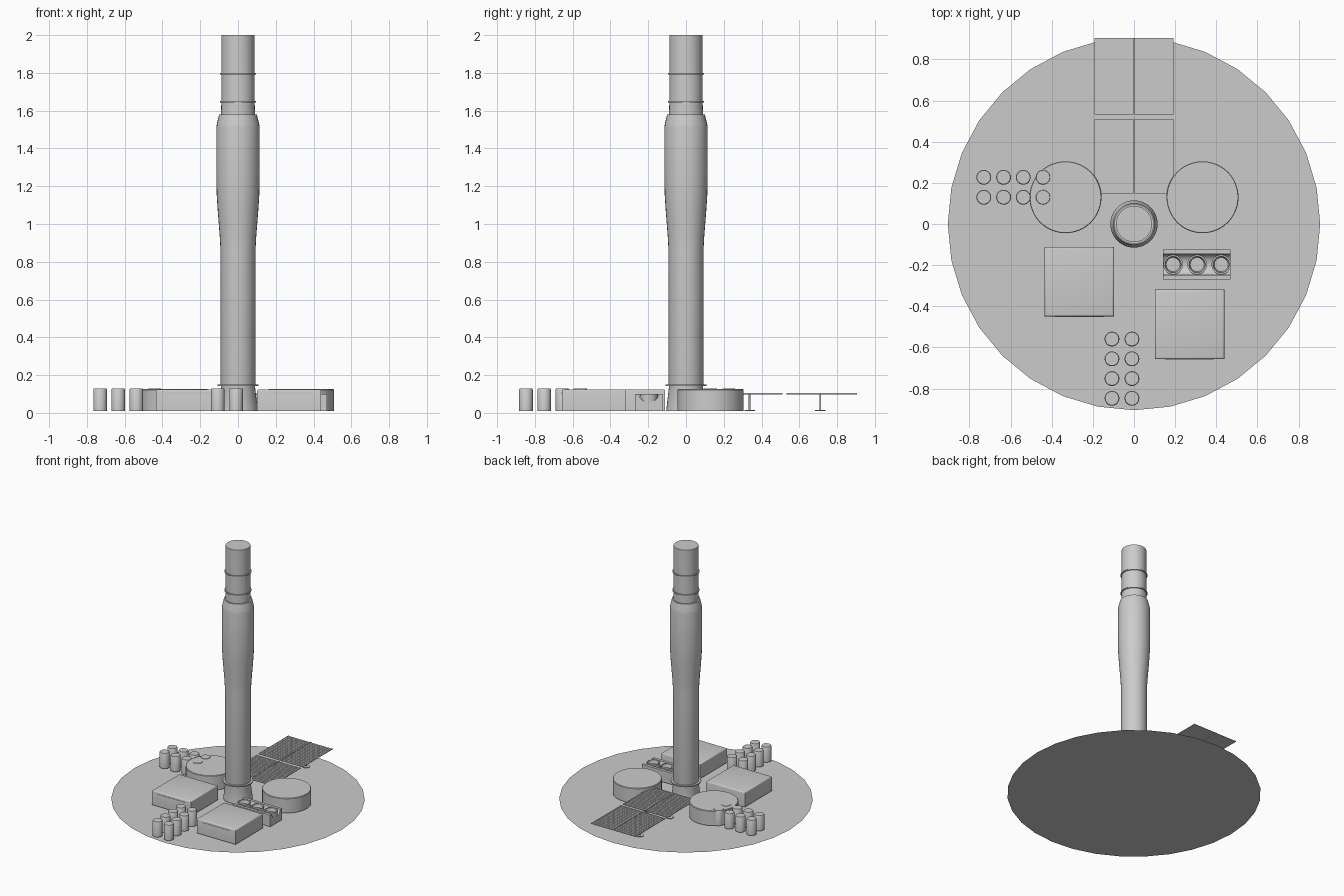
import bpy, bmesh, math
from mathutils import Matrix, Vector

if "Cube" in bpy.data.objects:
    bpy.data.objects.remove(bpy.data.objects["Cube"])


def finish(name, bm, angle=35):
    bmesh.ops.recalc_face_normals(bm, faces=bm.faces)
    me = bpy.data.meshes.new(name)
    bm.to_mesh(me)
    bm.free()
    ob = bpy.data.objects.new(name, me)
    bpy.context.collection.objects.link(ob)
    bpy.ops.object.select_all(action='DESELECT')
    ob.select_set(True)
    bpy.context.view_layer.objects.active = ob
    bpy.ops.object.shade_smooth_by_angle(angle=math.radians(angle))
    return ob


def add_box(bm, x0, x1, y0, y1, z0, z1):
    m = Matrix.Translation(((x0 + x1) / 2, (y0 + y1) / 2, (z0 + z1) / 2))
    m = m @ Matrix.Diagonal((x1 - x0, y1 - y0, z1 - z0, 1))
    return bmesh.ops.create_cube(bm, size=1, matrix=m)['verts']


def lathe(name, profile, x=0, y=0, sides=32):
    """Revolve (radius, z) points; open ends are closed with caps."""
    bm = bmesh.new()
    rings = [[bm.verts.new((x + r * math.cos(2 * math.pi * i / sides),
                            y + r * math.sin(2 * math.pi * i / sides), z))
              for i in range(sides)] for r, z in profile]
    for a, b in zip(rings, rings[1:]):
        for i in range(sides):
            j = (i + 1) % sides
            bm.faces.new((a[i], a[j], b[j], b[i]))
    bm.faces.new(rings[0])
    bm.faces.new(rings[-1])
    return finish(name, bm)


# Round ground plate, a single flat sheet
bm = bmesh.new()
bmesh.ops.create_circle(bm, cap_ends=True, segments=32, radius=0.905)
finish("base_disc", bm)

# Tall central tower with flared foot, swollen middle and stepped neck
lathe("tower", [(0.105, 0.01), (0.09, 0.14), (0.093, 0.155), (0.093, 0.87),
                (0.097, 0.94), (0.108, 1.08), (0.113, 1.16), (0.115, 1.25),
                (0.115, 1.51), (0.112, 1.53), (0.1, 1.58), (0.09, 1.58),
                (0.088, 1.65), (0.088, 2.0)])

# Thin collars around the tower
for i, (r, z) in enumerate([(0.109, 0.147), (0.096, 1.647), (0.096, 1.795)]):
    lathe(f"tower_collar_{i}", [(r, z - 0.004), (r, z + 0.004)])

# Two large storage tanks
for side, label in ((-1, "left"), (1, "right")):
    lathe(f"large_tank_{label}", [(0.175, 0.01), (0.175, 0.122), (0.172, 0.126)],
          side * 0.333, 0.13, 48)

# Two clusters of eight small tanks
spots = [(-0.73 + 0.096 * i, 0.13 + 0.097 * j) for i in range(4) for j in range(2)]
spots += [(-0.107 + 0.097 * i, -0.847 + 0.096 * j) for i in range(2) for j in range(4)]
for i, (x, y) in enumerate(spots):
    lathe(f"small_tank_{i}", [(0.036, 0.01), (0.036, 0.124), (0.033, 0.129)], x, y, 24)

# Two square buildings with softened roof edges and a front eave slot
for label, cx, cy in (("left", -0.266, -0.28), ("right", 0.27, -0.488)):
    bm = bmesh.new()
    add_box(bm, cx - 0.169, cx + 0.169, cy - 0.169, cy + 0.169, 0.01, 0.125)
    top = [e for e in bm.edges if all(v.co.z > 0.12 for v in e.verts)]
    bmesh.ops.bevel(bm, geom=top, offset=0.01, segments=3, profile=0.5, affect='EDGES')
    finish(f"building_{label}", bm)
    bm = bmesh.new()
    add_box(bm, cx - 0.12, cx + 0.12, cy - 0.171, cy - 0.16, 0.1, 0.107)
    finish(f"building_eave_{label}", bm)

# Machine block: trough-shaped cross-section extruded along x
arc = [(-0.197 + 0.052 * math.cos(a), 0.1 + 0.042 * math.sin(a))
       for a in [-math.pi * k / 12 for k in range(13)]]
outline = [(-0.27, 0.1), (-0.27, 0.01), (-0.123, 0.01), (-0.123, 0.1)] + arc
bm = bmesh.new()
face = bm.faces.new([bm.verts.new((0.14, y, z)) for y, z in outline])
ext = bmesh.ops.extrude_face_region(bm, geom=[face])['geom']
bmesh.ops.translate(bm, vec=Vector((0.33, 0, 0)),
                    verts=[v for v in ext if isinstance(v, bmesh.types.BMVert)])
finish("machine_block", bm)

# Three open cups standing in the trough
for i in range(3):
    lathe(f"machine_cup_{i}", [(0.046, 0.04), (0.048, 0.1), (0.04, 0.1), (0.034, 0.075)],
          0.19 + 0.117 * i, -0.197, 24)

# Four panels of slats with frame rails, each on a post and foot
for col in (-1, 1):
    for row, (y0, y1, py) in enumerate([(0.148, 0.51, 0.337), (0.532, 0.905, 0.711)]):
        label = f"{'left' if col < 0 else 'right'}_{row}"
        x0, x1 = sorted((col * 0.003, col * 0.193))
        bm = bmesh.new()
        add_box(bm, x0, x1, y0, y1, 0.098, 0.1)
        n = 18
        step = (y1 - y0) / n
        for k in range(n):
            add_box(bm, x0, x1, y0 + k * step, y0 + (k + 0.6) * step, 0.1, 0.103)
        for x in (x0, x1 - 0.004):
            add_box(bm, x, x + 0.004, y0, y1, 0.1, 0.104)
        finish(f"slatted_panel_{label}", bm)
        lathe(f"panel_post_{label}", [(0.027, 0.01), (0.027, 0.014), (0.005, 0.014),
                                      (0.005, 0.098)], col * 0.097, py, 16)
